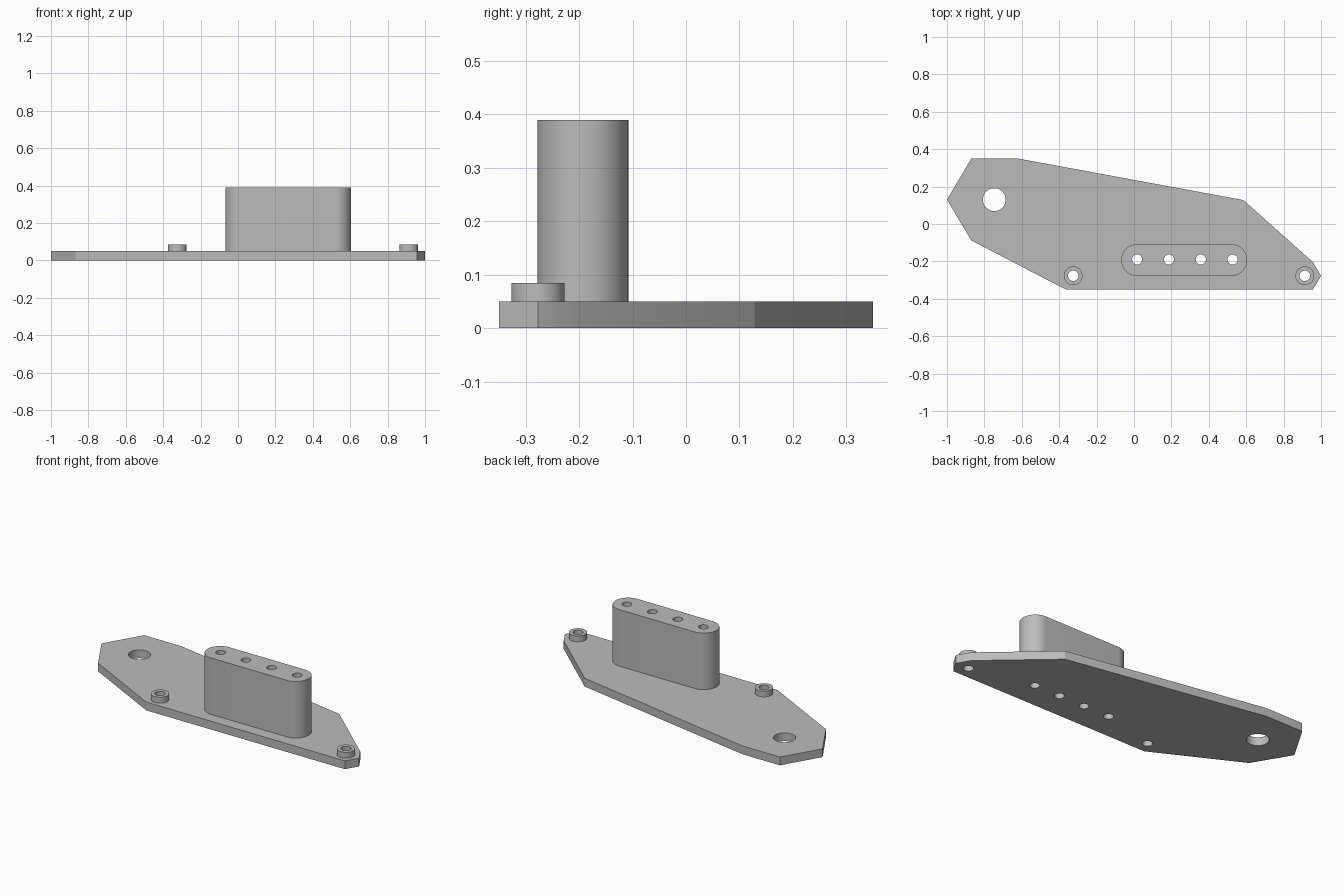
import bpy, bmesh, math
from mathutils import Vector

cube = bpy.data.objects.get("Cube")
if cube:
    bpy.data.objects.remove(cube, do_unlink=True)

grey = bpy.data.materials.new("plain_grey")
grey.use_nodes = True
colour = (0.5, 0.5, 0.5, 1)
grey.diffuse_color = colour
grey.node_tree.nodes["Principled BSDF"].inputs["Base Color"].default_value = colour

PLATE_TOP, BOSS_TOP, BLOCK_TOP = 0.05, 0.085, 0.39


def prism(name, outline, z0, z1):
    """Extrude a counter-clockwise outline from z0 to z1."""
    bm = bmesh.new()
    base = bm.faces.new([bm.verts.new((x, y, z0)) for x, y in outline])
    top = bmesh.ops.extrude_face_region(bm, geom=[base], use_keep_orig=True)["geom"]
    bmesh.ops.translate(bm, vec=(0, 0, z1 - z0),
                        verts=[v for v in top if isinstance(v, bmesh.types.BMVert)])
    bmesh.ops.recalc_face_normals(bm, faces=bm.faces)
    mesh = bpy.data.meshes.new(name)
    bm.to_mesh(mesh)
    bm.free()
    mesh.materials.append(grey)
    obj = bpy.data.objects.new(name, mesh)
    bpy.context.collection.objects.link(obj)
    return obj


def arc(x, y, r, start, sweep, steps):
    return [(x + r * math.cos(start + sweep * i / steps),
             y + r * math.sin(start + sweep * i / steps)) for i in range(steps + 1)]


def circle(x, y, r):
    return arc(x, y, r, 0, math.tau, 48)[:-1]


def drill(obj, holes):
    """Cut vertical round holes right through a part, then shade it."""
    bpy.ops.object.select_all(action="DESELECT")
    obj.select_set(True)
    bpy.context.view_layer.objects.active = obj
    for x, y, r in holes:
        cutter = prism("hole_cutter", circle(x, y, r), -0.1, 0.6)
        cutter.hide_render = True
        mod = obj.modifiers.new("hole", "BOOLEAN")
        mod.operation, mod.solver, mod.object = "DIFFERENCE", "EXACT", cutter
        bpy.ops.object.modifier_apply(modifier=mod.name)
        bpy.data.objects.remove(cutter, do_unlink=True)
    bpy.ops.object.shade_smooth_by_angle(angle=math.radians(25))


# Hole layout
block_y, block_r = -0.193, 0.085
block_left, block_right = 0.017, 0.52
block_holes = [(block_left + i * (0.525 - 0.015) / 3, block_y + 0.003, 0.027) for i in range(4)]
boss_holes = [(x, -0.277, 0.028) for x in (-0.325, 0.913)]
pivot_hole = (-0.747, 0.13, 0.061)

# Base plate
plate = prism("base_plate", [
    (-1, 0.13), (-0.87, -0.088), (-0.365, -0.35), (0.956, -0.35), (1, -0.277),
    (0.956, -0.203), (0.585, 0.128), (-0.62, 0.35), (-0.87, 0.35)], 0, PLATE_TOP)
drill(plate, [pivot_hole] + boss_holes + block_holes)

# Tall block with rounded ends
block = prism("rounded_block",
              arc(block_right, block_y, block_r, -math.pi / 2, math.pi, 24)
              + arc(block_left, block_y, block_r, math.pi / 2, math.pi, 24),
              PLATE_TOP, BLOCK_TOP)
drill(block, block_holes)

# Low round bosses
for name, (x, y, r) in zip(("right_boss", "left_boss"), boss_holes):
    boss = prism(name, circle(x, y, 0.05), PLATE_TOP, BOSS_TOP)
    drill(boss, [(x, y, r)])
